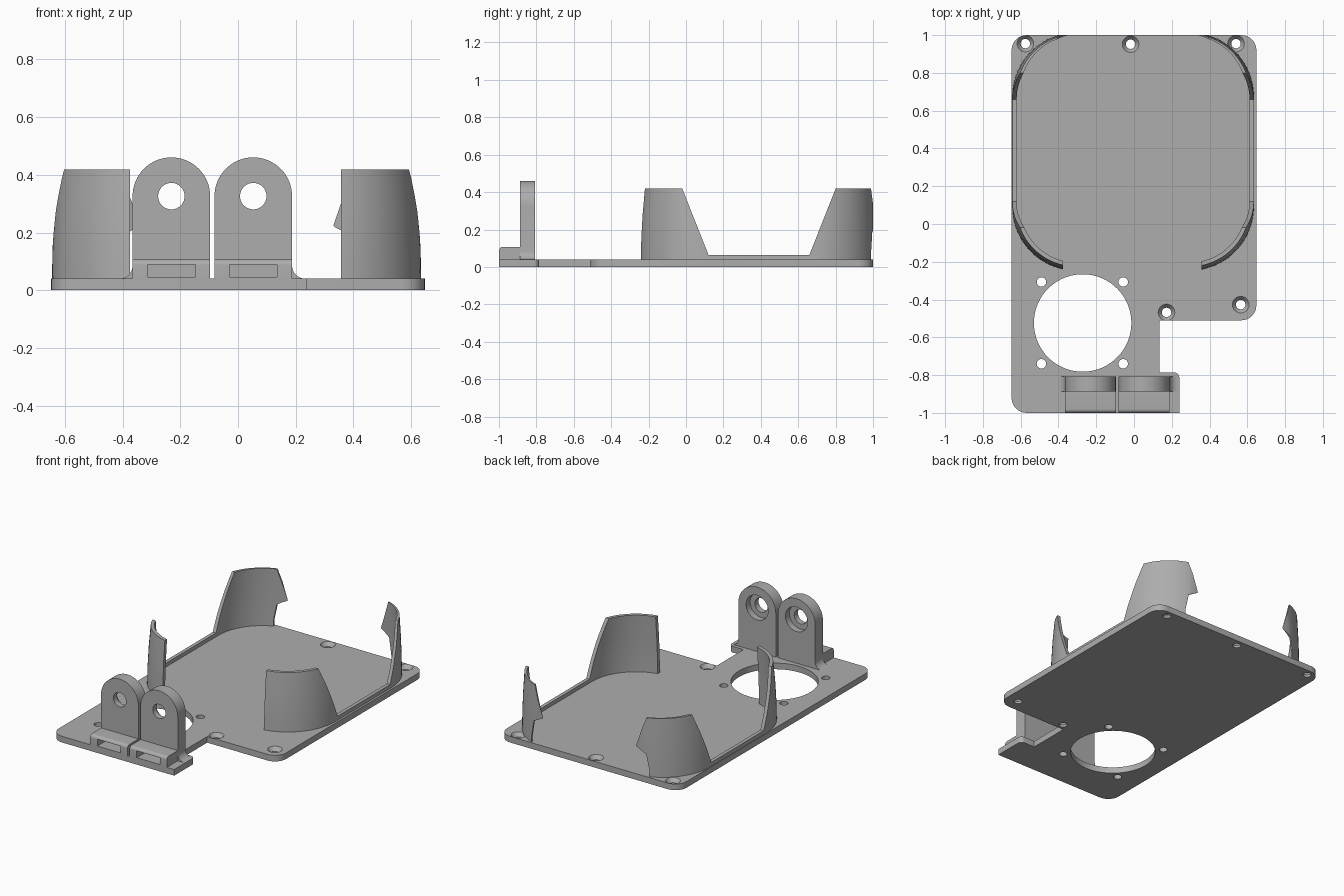
import bpy, bmesh, math
from mathutils import Vector

if "Cube" in bpy.data.objects:
    bpy.data.objects.remove(bpy.data.objects["Cube"])

grey = bpy.data.materials.new("plain grey")
grey.diffuse_color = (0.42, 0.42, 0.42, 1)
grey.use_nodes = True
grey.node_tree.nodes["Principled BSDF"].inputs["Base Color"].default_value = grey.diffuse_color


def finish(name, bm):
    bmesh.ops.recalc_face_normals(bm, faces=bm.faces[:])
    mesh = bpy.data.meshes.new(name)
    bm.to_mesh(mesh)
    bm.free()
    mesh.materials.append(grey)
    ob = bpy.data.objects.new(name, mesh)
    bpy.context.collection.objects.link(ob)
    return ob


def loft(name, rings):
    """Closed solid through rings with equal point counts."""
    bm = bmesh.new()
    vs = [[bm.verts.new(p) for p in r] for r in rings]
    n = len(rings[0])
    for a, b in zip(vs, vs[1:]):
        for i in range(n):
            bm.faces.new((a[i], a[(i + 1) % n], b[(i + 1) % n], b[i]))
    bm.faces.new(vs[0])
    bm.faces.new(vs[-1])
    return finish(name, bm)


def prism(name, pts, axis, lo, hi):
    """Extrude a 2D outline along an axis."""
    place = {"x": lambda p, d: (d, p[0], p[1]),
             "y": lambda p, d: (p[0], d, p[1]),
             "z": lambda p, d: (p[0], p[1], d)}[axis]
    return loft(name, [[place(p, d) for p in pts] for d in (lo, hi)])


def box(name, x0, x1, y0, y1, z0, z1):
    return prism(name, [(x0, y0), (x1, y0), (x1, y1), (x0, y1)], "z", z0, z1)


def arc(cx, cy, r, a0, a1, n):
    return [(cx + r * math.cos(math.radians(a0 + (a1 - a0) * i / n)),
             cy + r * math.sin(math.radians(a0 + (a1 - a0) * i / n))) for i in range(n + 1)]


def circle(cx, cy, r, n=32):
    return arc(cx, cy, r, 0, 360, n)[:-1]


def rounded(corners, n=8):
    """Round the right-angled corners (x, y, radius) of an outline."""
    out = []
    for i, (x, y, r) in enumerate(corners):
        if r == 0:
            out.append((x, y))
            continue
        p = Vector((x, y))
        u = (Vector(corners[i - 1][:2]) - p).normalized() * r
        v = (Vector(corners[(i + 1) % len(corners)][:2]) - p).normalized() * r
        for k in range(n + 1):
            t = math.pi / 2 * k / n
            out.append(tuple(p + u * (1 - math.sin(t)) + v * (1 - math.cos(t))))
    return out


def cut(ob, *cutters):
    for c in cutters:
        m = ob.modifiers.new("cut", "BOOLEAN")
        m.object, m.operation, m.solver = c, "DIFFERENCE", "EXACT"
        bpy.context.view_layer.objects.active = ob
        bpy.ops.object.modifier_apply(modifier=m.name)
        bpy.data.objects.remove(c)


def smooth(ob):
    bpy.ops.object.select_all(action="DESELECT")
    ob.select_set(True)
    bpy.context.view_layer.objects.active = ob
    bpy.ops.object.shade_smooth_by_angle(angle=math.radians(30))


T = 0.04  # plate thickness

# Base plate with a stepped front right corner
plate = prism("base_plate", rounded([
    (-0.648, -1, 0.08), (0.24, -1, 0), (0.24, -0.785, 0.03), (0.135, -0.785, 0),
    (0.135, -0.51, 0), (0.648, -0.51, 0.08), (0.648, 1, 0.08), (-0.648, 1, 0.08)]), "z", 0, T)

# Fan opening and its four bolt holes
cut(plate, prism("fan_cutter", circle(-0.272, -0.524, 0.258, 72), "z", -0.1, 0.1))
for x in (-0.49, -0.057):
    for y in (-0.74, -0.307):
        cut(plate, prism("bolt_cutter", circle(x, y, 0.025, 24), "z", -0.1, 0.1))

# Countersunk screw holes
for x, y in ((-0.575, 0.955), (-0.018, 0.952), (0.54, 0.955), (0.565, -0.427), (0.172, -0.468)):
    levels = ((-0.02, 0.025), (0.015, 0.025), (T, 0.044), (0.06, 0.044))
    cut(plate, loft("screw_cutter", [[(px, py, z) for px, py in circle(x, y, r, 24)]
                                     for z, r in levels]))
smooth(plate)

# Cradle: tapered rounded ring, cut down to four corner walls and low side lips
CX = -0.005


def ring(inset, z):
    x, y0, y1 = 0.64 - inset, -0.247 + inset, 1.014 - inset * 0.4
    r = 0.34 - inset
    return [(px, py, z) for px, py in rounded(
        [(CX - x, y0, r), (CX + x, y0, r), (CX + x, y1, r), (CX - x, y1, r)], 20)]


def tapered(name, extra, z0, z1):
    return loft(name, [ring(extra + i, z) for i, z in
                       ((0, z0), (0.002, 0.15), (0.009, 0.28), (0.021, z1))])


cradle = tapered("cradle_walls", 0, T - 0.005, 0.418)
cut(cradle, tapered("inner_cutter", 0.023, 0.0, 0.43))
cut(cradle, prism("side_cutter", [(-0.052, 0.5), (0.12, 0.065), (0.66, 0.065), (0.832, 0.5)],
                  "x", -1, 1))
cut(cradle, box("front_gap_cutter", -0.375, 0.357, -0.5, 0.3, -0.1, 0.6))
half = [(0.425, 0), (0.425, 0.08), (0.405, 0.185), (0.335, 0.222), (0.43, 0.5)]
cut(cradle, prism("back_gap_cutter",
                  [(CX + x, z) for x, z in half] + [(CX - x, z) for x, z in reversed(half)],
                  "y", 0.5, 1.3))
cut(cradle, box("back_trim_cutter", -1, 1, 1.0, 1.3, -0.1, 0.6))
smooth(cradle)

# Pair of hinge lugs, each with a slotted foot block in front
R, HZ = 0.1345, 0.326
for side, cx in ((-1, -0.231), (1, 0.053)):
    tag = "left" if side < 0 else "right"
    f = 0.045  # flared fillet on the outer foot
    flare = [(R + f + (px - f), T + f + pz) for px, pz in arc(0, 0, f, 270, 180, 8)]
    flare = [(R + f + px, T + f + pz) for px, pz in arc(0, 0, f, 270, 180, 8)]
    prof = [(-R, T - 0.005), (R + f, T - 0.005)] + flare + arc(0, HZ, R, 0, 180, 32)
    lug = prism(tag + "_hinge_lug", [(cx + side * x, z) for x, z in prof], "y", -0.888, -0.808)
    cut(lug, prism("pin_cutter", circle(cx, HZ, 0.046), "y", -1.1, -0.5))
    cut(lug, prism("counterbore_cutter", circle(cx, HZ, 0.08), "y", -0.85, -0.5))
    smooth(lug)

    foot = prism(tag + "_foot_block", rounded(
        [(-1, T - 0.005, 0), (-0.885, T - 0.005, 0), (-0.885, 0.107, 0), (-1, 0.107, 0.02)], 6),
        "x", cx - R, cx + R)
    cut(foot, box("slot_cutter", cx - 0.083, cx + 0.083, -1.1, -0.9, 0.045, 0.089))
    smooth(foot)
